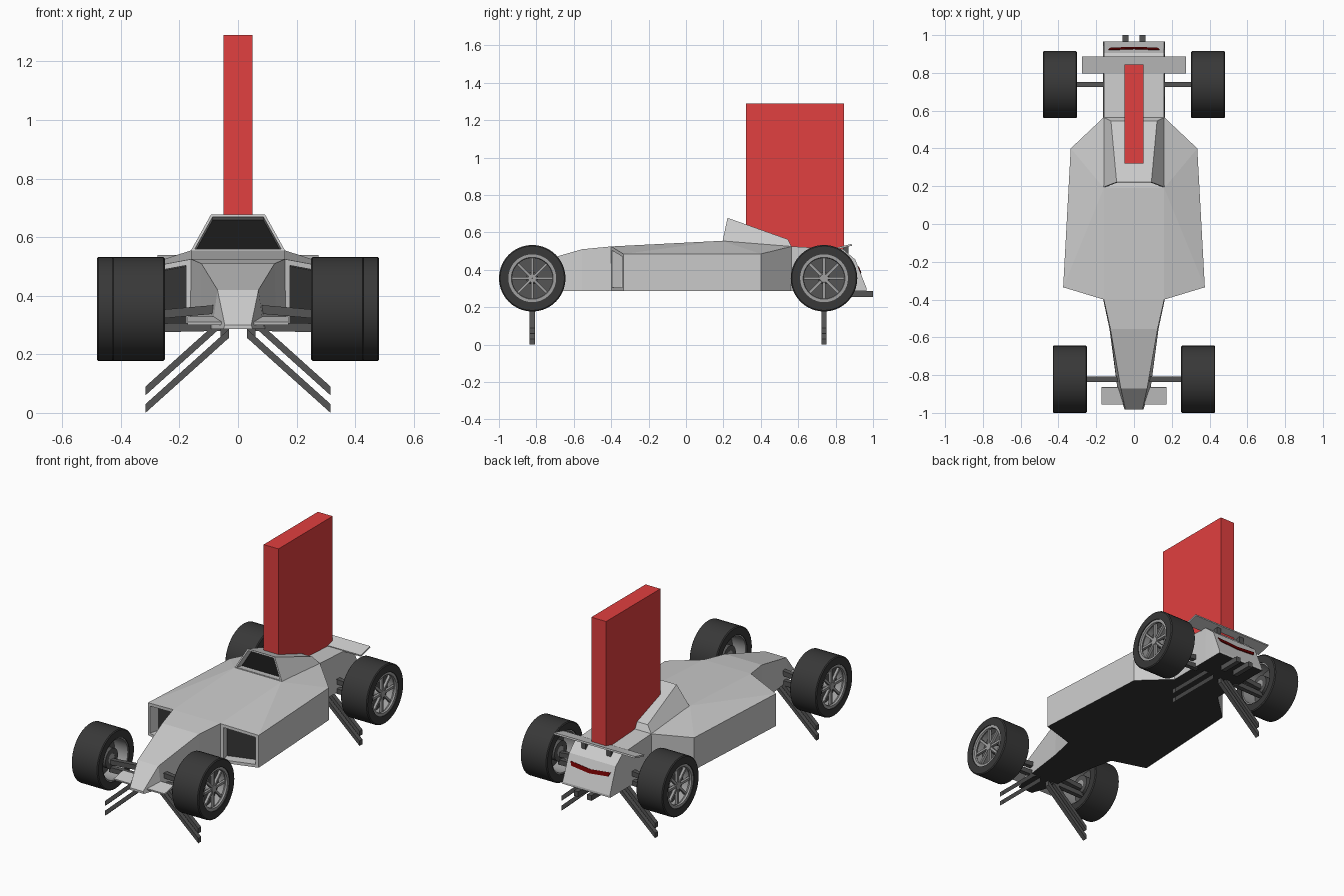
import bpy, bmesh, math
from mathutils import Matrix, Vector

if "Cube" in bpy.data.objects:
    bpy.data.objects.remove(bpy.data.objects["Cube"])


def mat(name, r, g, b):
    m = bpy.data.materials.new(name)
    m.diffuse_color = (r, g, b, 1)
    m.use_nodes = True
    m.node_tree.nodes["Principled BSDF"].inputs["Base Color"].default_value = m.diffuse_color
    return m


GREY = mat("body_grey", .65, .65, .65)
BLACK = mat("black", .01, .01, .01)
FLOOR = mat("floor_dark", .035, .035, .035)
TYRE = mat("tyre", .04, .04, .04)
STEEL = mat("dark_steel", .09, .09, .09)
RIM = mat("rim", .35, .35, .35)
RED = mat("red", .75, .05, .05)
LAMP = mat("lamp_red", .15, .0, .0)


def finish(name, bm, *mats, mirror=False, recalc=True):
    if recalc:
        bmesh.ops.recalc_face_normals(bm, faces=bm.faces)
    me = bpy.data.meshes.new(name)
    bm.to_mesh(me)
    bm.free()
    ob = bpy.data.objects.new(name, me)
    bpy.context.collection.objects.link(ob)
    for m in mats:
        me.materials.append(m)
    if mirror:
        ob.modifiers.new("mirror", 'MIRROR')
    return ob


def poly(verts, faces):
    bm = bmesh.new()
    vs = [bm.verts.new(v) for v in verts]
    fs = [bm.faces.new([vs[i] for i in f]) for f in faces]
    bmesh.ops.recalc_face_normals(bm, faces=bm.faces)
    return bm, fs


def box(name, centre, size, m, tilt=0, mirror=False):
    bm = bmesh.new()
    M = Matrix.Translation(centre) @ Matrix.Rotation(tilt, 4, 'X') @ Matrix.Diagonal((*size, 1))
    bmesh.ops.create_cube(bm, size=1, matrix=M)
    return finish(name, bm, m, mirror=mirror)


def recess(bm, face, rim, depth):
    # frame around an opening, with a black back panel
    bmesh.ops.inset_individual(bm, faces=[face], thickness=rim, use_even_offset=True)
    inward = -face.normal.copy() * depth
    new = bmesh.ops.extrude_discrete_faces(bm, faces=[face])['faces'][0]
    bmesh.ops.translate(bm, verts=new.verts, vec=inward)
    new.material_index = 1


def darken_floor(bm):
    for f in bm.faces:
        if f.normal.z < -.9 and f.calc_center_median().z < .3:
            f.material_index = 1


# central hull: y, top half width, top z, bottom half width
SECTIONS = [(-.982, .045, .30, .05), (-.87, .07, .42, .088), (-.555, .125, .51, .13),
            (-.40, .16, .525, .163), (.19, .16, .555, .163), (.565, .16, .525, .163),
            (.84, .16, .51, .163), (.905, .158, .455, .163), (.966, .16, .30, .163)]
verts, faces = [], []
for y, a, z, b in SECTIONS:
    verts += [(-a, y, z), (a, y, z), (b, y, .287), (-b, y, .287)]
for i in range(len(SECTIONS) - 1):
    for k in range(4):
        n = (k + 1) % 4
        faces.append((4 * i + k, 4 * i + n, 4 * i + 4 + n, 4 * i + 4 + k))
e = 4 * (len(SECTIONS) - 1)
faces += [(0, 1, 2, 3), (e, e + 1, e + 2, e + 3)]
bm, _ = poly(verts, faces)
darken_floor(bm)
finish("central_hull", bm, GREY, FLOOR)

# side pods with front air intakes
P = [(.16, -.40), (.375, -.335), (.335, .40), (.16, .565), (.16, .19)]
top = [.525, .485, .485, .525, .555]
verts = [(x, y, .287) for x, y in P] + [(x, y, z) for (x, y), z in zip(P, top)]
bm, fs = poly(verts, [(0, 1, 6, 5), (1, 2, 7, 6), (2, 3, 8, 7), (3, 4, 9, 8), (4, 0, 5, 9),
                      (0, 4, 3, 2, 1), (5, 6, 9), (9, 6, 7), (9, 7, 8)])
darken_floor(bm)
fs[0].normal_update()
recess(bm, fs[0], .018, .06)
finish("side_pod", bm, GREY, FLOOR, mirror=True, recalc=False).data.materials[1] = BLACK
bpy.data.objects["side_pod"].data.materials[1] = FLOOR

# raised air scoop behind the cockpit
verts = [(s * x, y, z) for x, y, z in
         [(.163, .195, .55), (.092, .222, .678), (.122, .545, .563), (.163, .566, .522)] for s in (-1, 1)]
bm, fs = poly(verts, [(0, 1, 3, 2), (2, 3, 5, 4), (4, 5, 7, 6), (0, 2, 4, 6), (1, 7, 5, 3), (0, 6, 7, 1)])
fs[0].normal_update()
recess(bm, fs[0], .009, .05)
finish("air_scoop", bm, GREY, BLACK, recalc=False)

# tall fin, wings and wing posts
box("tall_fin", (0, .582, .895), (.10, .525, .79), RED)
box("rear_wing", (0, .842, .523), (.55, .092, .010), GREY, .24)
box("wing_post", (.085, .855, .50), (.03, .03, .05), STEEL, mirror=True)
box("front_wing", (0, -.91, .315), (.345, .092, .010), GREY, .2)

# exhausts
box("exhaust", (.045, .93, .27), (.03, .14, .032), STEEL, mirror=True)

# rear lamp strip lying on the sloped tail
prof = [(-.135, .418), (0, .405), (.135, .418), (.125, .395), (0, .383), (-.125, .395)]
bm, fs = poly([(x, .910 + (.455 - z) * .3936, z) for x, z in prof], [(0, 1, 4, 5), (1, 2, 3, 4)])
bmesh.ops.solidify(bm, geom=bm.faces[:], thickness=.006)
finish("rear_lamp", bm, LAMP)


def bar(name, y, x0, z0, x1, z1, h=.03):
    vs = [(x, y + s * .014, z + t * h / 2) for x, z in ((x0, z0), (x1, z1))
          for s, t in ((-1, -1), (1, -1), (1, 1), (-1, 1))]
    bm, _ = poly(vs, [(0, 1, 2, 3), (4, 5, 6, 7), (0, 1, 5, 4), (1, 2, 6, 5), (2, 3, 7, 6), (3, 0, 4, 7)])
    finish(name, bm, STEEL, mirror=True)


def lathe(bm, pts, mi, steps=40, closed=True):
    # revolve (axial, radius) points around the x axis
    vs = [bm.verts.new((a, 0, r)) for a, r in pts]
    pairs = list(zip(vs, vs[1:] + vs[:1])) if closed else list(zip(vs, vs[1:]))
    es = [bm.edges.new(p) for p in pairs]
    old = set(bm.faces)
    bmesh.ops.spin(bm, geom=vs + es, cent=(0, 0, 0), axis=(1, 0, 0), angle=2 * math.pi,
                   steps=steps, use_merge=True)
    for f in bm.faces:
        if f not in old:
            f.material_index = mi


def wheel(name, x, y):
    bm = bmesh.new()
    lathe(bm, [(-.09, .128), (-.09, .172), (-.085, .178), (.085, .178), (.09, .172), (.09, .128)], 0)
    # rim barrel with outer lip, dark back plate and hub
    lathe(bm, [(-.085, .13), (.085, .13), (.085, .112), (.075, .108), (.06, .12), (-.085, .12)], 1)
    lathe(bm, [(.02, .122), (.02, .03), (-.06, .03), (-.06, .06), (.005, .06), (.005, .122)], 2)
    lathe(bm, [(.075, .0001), (.075, .022), (-.06, .03), (-.06, .0001)], 1, 20)
    for i in range(8):
        M = Matrix.Rotation(i * math.pi / 4, 4, 'X') @ Matrix.Translation((.064, 0, .067)) \
            @ Matrix.Diagonal((.016, .014, .098, 1))
        vs = bmesh.ops.create_cube(bm, size=1, matrix=M)['verts']
        for f in {f for v in vs for f in v.link_faces}:
            f.material_index = 1
    bmesh.ops.translate(bm, verts=bm.verts, vec=(x, y, .355))
    ob = finish(name, bm, TYRE, RIM, STEEL, mirror=True)
    bpy.context.view_layer.objects.active = ob
    ob.select_set(True)
    bpy.ops.object.shade_smooth_by_angle(angle=math.radians(30))
    ob.select_set(False)


# wheels, axles and the splayed struts reaching the ground
for end, y, wx, inner in (("front", -.822, .34, .06), ("rear", .738, .392, .14)):
    wheel(end + "_wheel", wx, y)
    bar(end + "_upper_axle", y, inner, .355, wx - .05, .335)
    bar(end + "_lower_axle", y, inner, .295, wx - .05, .29)
    bar(end + "_upper_strut", y, .06, .305, .316, .075)
    bar(end + "_lower_strut", y, .03, .272, .316, .015)
